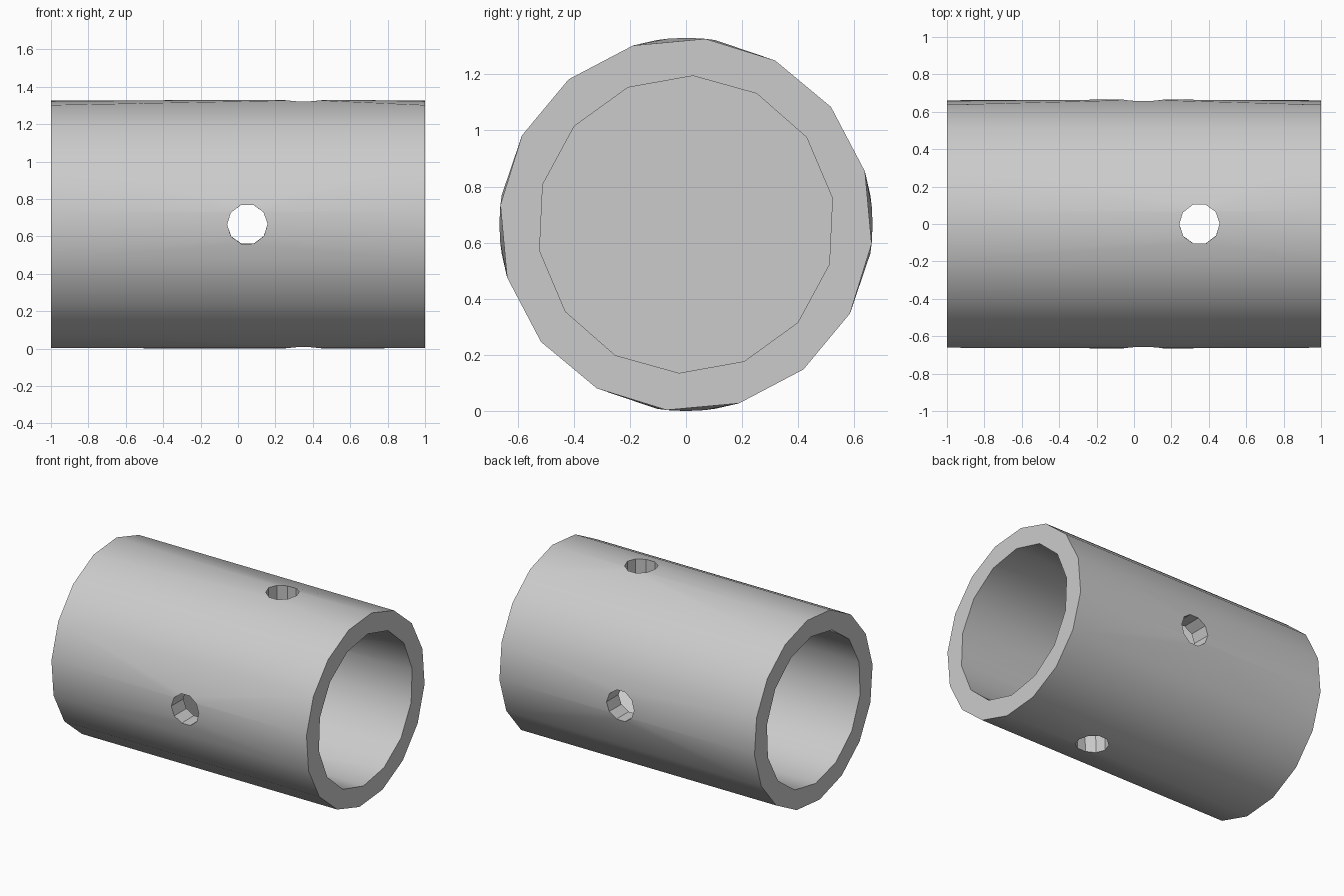
import bpy, bmesh, math
from mathutils import Vector

cube = bpy.data.objects.get("Cube")
if cube:
    bpy.data.objects.remove(cube, do_unlink=True)

OUTER, INNER, PIN = 0.665, 0.53, 0.108
X, Y, Z = Vector((1, 0, 0)), Vector((0, 1, 0)), Vector((0, 0, 1))


def prism(name, axis, u, v, start, end, radius, sides, phase, centre=Vector()):
    """Closed straight prism along an axis, with its section in the u-v plane."""
    bm = bmesh.new()
    ring = []
    for i in range(sides):
        a = math.radians(phase) + math.tau * i / sides
        ring.append(bm.verts.new(centre + axis * start + radius * (u * math.cos(a) + v * math.sin(a))))
    face = bm.faces.new(ring)
    moved = bmesh.ops.extrude_face_region(bm, geom=[face], use_keep_orig=True)["geom"]
    bmesh.ops.translate(bm, vec=axis * (end - start),
                        verts=[g for g in moved if isinstance(g, bmesh.types.BMVert)])
    bmesh.ops.recalc_face_normals(bm, faces=bm.faces)
    mesh = bpy.data.meshes.new(name)
    bm.to_mesh(mesh)
    bm.free()
    obj = bpy.data.objects.new(name, mesh)
    bpy.context.collection.objects.link(obj)
    return obj


# Sleeve blank, two blind bores either side of a web, two crossed pin holes
sleeve = prism("sleeve", X, Y, Z, -1, 1, OUTER, 16, -6)
cutters = [
    prism("short_bore", X, Y, Z, -1.2, -0.33, INNER, 14, 87.3),
    prism("long_bore", X, Y, Z, -0.2, 1.2, INNER, 14, 87.3),
    prism("cross_hole", Y, X, Z, -1, 1, PIN, 10, 1, X * 0.05),
    prism("upright_hole", Z, X, Y, -1, 1, PIN, 10, 1, X * 0.35),
]
for cutter in cutters:
    cutter.hide_render = True
    mod = sleeve.modifiers.new(cutter.name, 'BOOLEAN')
    mod.operation = 'DIFFERENCE'
    mod.solver = 'EXACT'
    mod.object = cutter

depsgraph = bpy.context.evaluated_depsgraph_get()
mesh = bpy.data.meshes.new_from_object(sleeve.evaluated_get(depsgraph))
sleeve.modifiers.clear()
sleeve.data = mesh
for cutter in cutters:
    bpy.data.objects.remove(cutter, do_unlink=True)

# Pin hole rims sit on the true round surfaces, slightly proud of the facets
bm = bmesh.new()
bm.from_mesh(mesh)
for vert in bm.verts:
    if abs(vert.co.x) < 0.9:
        r = math.hypot(vert.co.y, vert.co.z)
        scale = (OUTER if r > 0.6 else INNER) / r
        vert.co.y *= scale
        vert.co.z *= scale
bmesh.ops.triangulate(bm, faces=[f for f in bm.faces if abs(f.normal.x) < 0.9])
bmesh.ops.translate(bm, vec=Z * OUTER, verts=bm.verts)
bm.to_mesh(mesh)
bm.free()

# Plain grey finish
grey = bpy.data.materials.new("plain_grey")
grey.use_nodes = True
colour = (0.6, 0.6, 0.6, 1)
grey.diffuse_color = colour
grey.node_tree.nodes["Principled BSDF"].inputs["Base Color"].default_value = colour
mesh.materials.clear()
mesh.materials.append(grey)

bpy.ops.object.select_all(action='DESELECT')
sleeve.select_set(True)
bpy.context.view_layer.objects.active = sleeve
bpy.ops.object.shade_smooth_by_angle(angle=math.radians(32))
